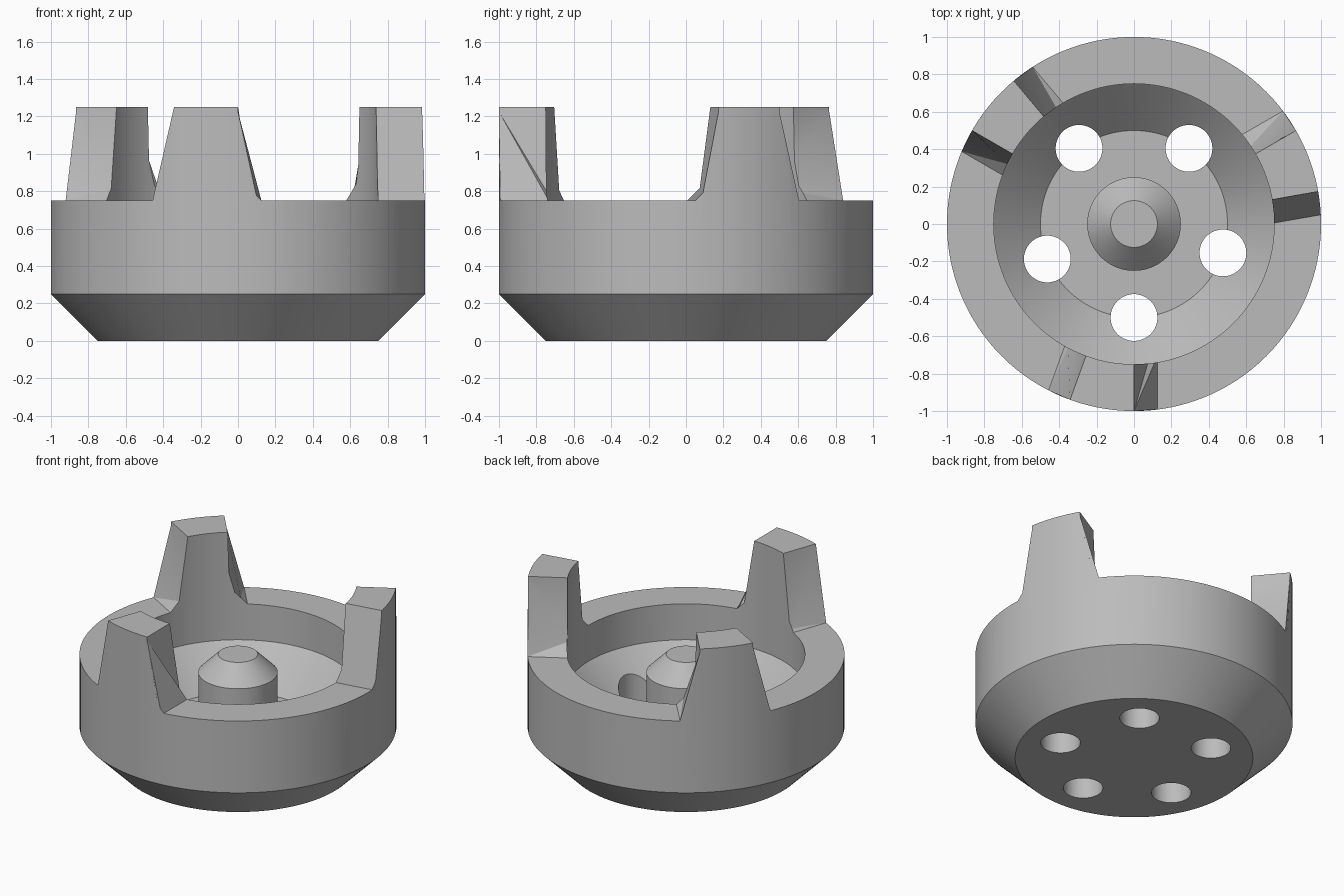
import bpy, bmesh
from math import asin, cos, sin, pi, radians
from mathutils import Vector, Matrix

cube = bpy.data.objects.get("Cube")
if cube:
    bpy.data.objects.remove(cube, do_unlink=True)

grey = bpy.data.materials.new("plain grey")
grey.use_nodes = True
colour = (0.5, 0.5, 0.5, 1)
grey.diffuse_color = colour
grey.node_tree.nodes["Principled BSDF"].inputs["Base Color"].default_value = colour


def make_object(name, bm):
    bmesh.ops.recalc_face_normals(bm, faces=bm.faces)
    mesh = bpy.data.meshes.new(name)
    bm.to_mesh(mesh)
    bm.free()
    mesh.materials.append(grey)
    obj = bpy.data.objects.new(name, mesh)
    bpy.context.collection.objects.link(obj)
    return obj


def lathe(name, profile, steps=128):
    bm = bmesh.new()
    verts = [bm.verts.new((r, 0, z)) for r, z in profile]
    edges = [bm.edges.new(pair) for pair in zip(verts, verts[1:])]
    bmesh.ops.spin(bm, geom=verts + edges, cent=(0, 0, 0), axis=(0, 0, 1),
                   angle=2 * pi, steps=steps)
    bmesh.ops.remove_doubles(bm, verts=bm.verts, dist=1e-4)
    return make_object(name, bm)


def gap_cutter(name, start, end, inner=0.6, outer=1.2, steps=24):
    """Arc-shaped block whose ends slope in at the foot to leave gussets."""
    bm = bmesh.new()
    rings = []
    for r, z, inset in ((inner, 0.75, 0.125), (outer, 0.75, 0.125),
                        (outer, 0.875, 0), (outer, 1.4, 0),
                        (inner, 1.4, 0), (inner, 0.875, 0)):
        a, b = start + asin(inset / r), end - asin(inset / r)
        angles = [a + (b - a) * i / steps for i in range(steps + 1)]
        rings.append([bm.verts.new((r * cos(t), r * sin(t), z)) for t in angles])
    for near, far in zip(rings, rings[1:] + rings[:1]):
        for i in range(steps):
            bm.faces.new((near[i], near[i + 1], far[i + 1], far[i]))
    for i in (0, steps):
        bm.faces.new([ring[i] for ring in rings])
    return make_object(name, bm)


def hole_cutter(name, angle):
    bm = bmesh.new()
    place = Vector((0.5 * cos(angle), 0.5 * sin(angle), 0.25))
    bmesh.ops.create_cone(bm, cap_ends=True, segments=64, radius1=0.125,
                          radius2=0.125, depth=0.9, matrix=Matrix.Translation(place))
    return make_object(name, bm)


# Cup with chamfered base, bowl, centre boss and a tall rim
body = lathe("cup_body", [(0, 0), (0.75, 0), (1, 0.25), (1, 1.25), (0.75, 1.25),
                          (0.75, 0.5), (0.5, 0.25), (0.25, 0.25), (0.25, 0.625),
                          (0.125, 0.75), (0, 0.75)])

# Three gaps leave three prongs; five holes drain the floor
cutters = [gap_cutter("rim_gap", radians(30 + 120 * i), radians(130 + 120 * i))
           for i in range(3)]
cutters += [hole_cutter("floor_hole", radians(a)) for a in (-90, -18, 54, 126, 202)]
for cutter in cutters:
    cutter.hide_render = True
    cut = body.modifiers.new(cutter.name, "BOOLEAN")
    cut.operation = "DIFFERENCE"
    cut.solver = "EXACT"
    cut.object = cutter

# Bake the cuts and remove the cutters
bpy.context.view_layer.update()
result = bpy.data.meshes.new_from_object(
    body.evaluated_get(bpy.context.evaluated_depsgraph_get()))
body.modifiers.clear()
body.data = result
body.data.materials.clear()
body.data.materials.append(grey)
for cutter in cutters:
    bpy.data.objects.remove(cutter, do_unlink=True)
for face in body.data.polygons:
    face.material_index = 0

bpy.ops.object.select_all(action="DESELECT")
body.select_set(True)
bpy.context.view_layer.objects.active = body
bpy.ops.object.shade_smooth_by_angle(angle=radians(25))
